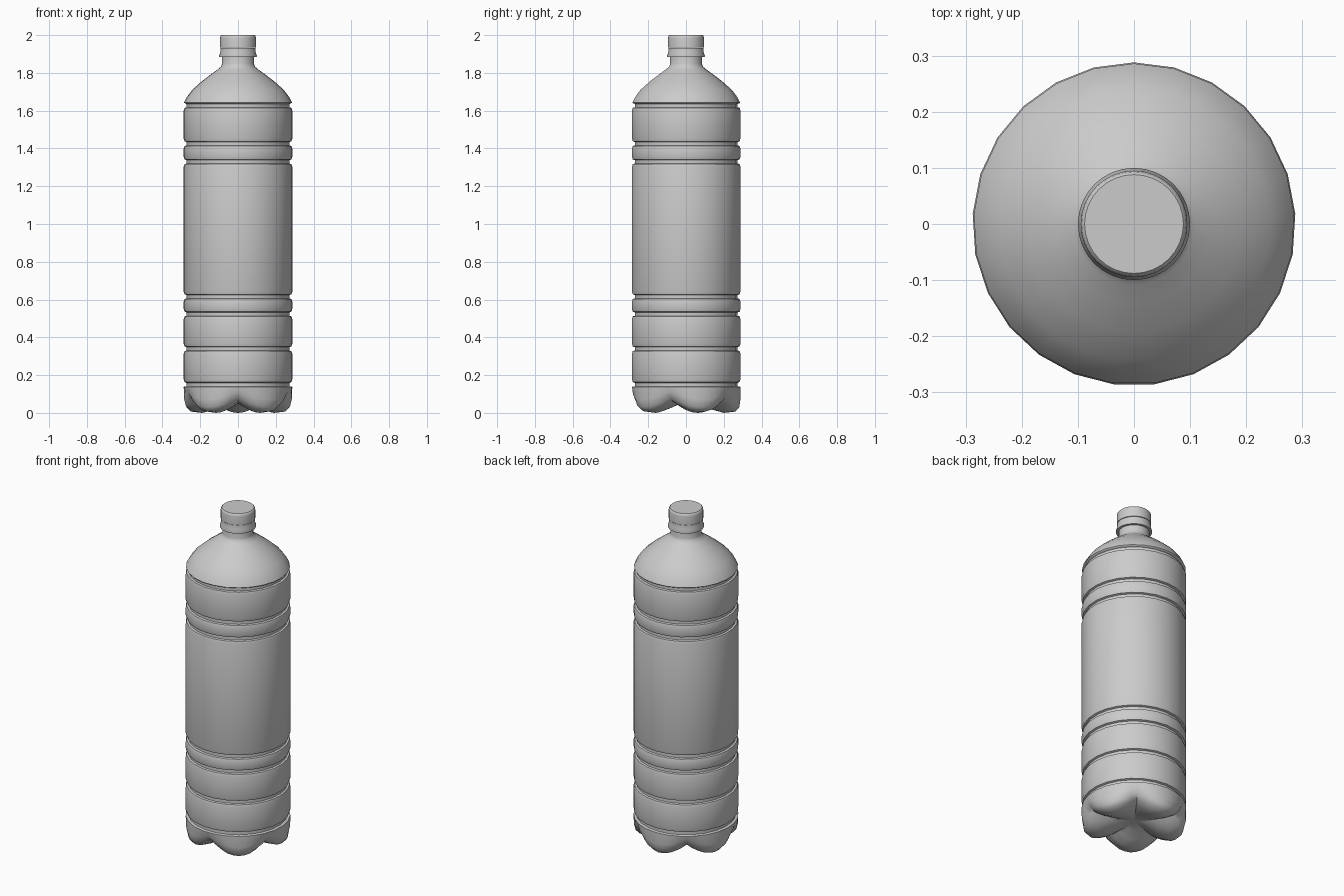
import bpy, bmesh, math

cube = bpy.data.objects.get("Cube")
if cube:
    bpy.data.objects.remove(cube)

SIDES = 25
R = 0.288

grey = bpy.data.materials.new("plain grey")
grey.use_nodes = True
colour = (0.6, 0.6, 0.6, 1)
grey.diffuse_color = colour
grey.node_tree.nodes["Principled BSDF"].inputs["Base Color"].default_value = colour


def revolve(name, sides, rows, point, sharp):
    """Skin rows of rings; point(row, angle, i) gives radius and height."""
    bm = bmesh.new()
    rings = []
    for row in range(rows):
        ring = []
        for i in range(sides):
            a = math.pi / 2 + math.tau * i / sides
            r, z = point(row, a, i)
            ring.append(bm.verts.new((r * math.cos(a), r * math.sin(a), z)))
        rings.append(ring)
    for low, high in zip(rings, rings[1:]):
        for i in range(sides):
            j = (i + 1) % sides
            bm.faces.new((low[i], low[j], high[j], high[i]))
    bmesh.ops.remove_doubles(bm, verts=bm.verts, dist=0.0001)
    bmesh.ops.recalc_face_normals(bm, faces=bm.faces)
    mesh = bpy.data.meshes.new(name)
    bm.to_mesh(mesh)
    bm.free()
    mesh.materials.append(grey)
    obj = bpy.data.objects.new(name, mesh)
    bpy.context.collection.objects.link(obj)
    bpy.ops.object.select_all(action="DESELECT")
    obj.select_set(True)
    bpy.context.view_layer.objects.active = obj
    bpy.ops.object.shade_smooth_by_angle(angle=math.radians(sharp))
    return obj


def lathe(name, profile, sides, sharp=38):
    return revolve(name, sides, len(profile), lambda row, a, i: profile[row], sharp)


# Bottle body: straight wall interrupted by grooves, then shoulder and neck
profile = []
for top in (0.163, 0.352, 0.536, 0.628, 1.342, 1.438, 1.64):
    low = top - 0.025
    if top > 0.2:
        profile += [(R, low - 0.014), (R - 0.004, low)]
    else:
        profile += [(R, low)]
    profile += [(R - 0.015, low + 0.003), (R - 0.015, top - 0.004), (R - 0.004, top)]
    if top < 1.6:
        profile.append((R, top + 0.014))
profile += [(0.286, 1.643), (0.272, 1.671), (0.243, 1.71), (0.19, 1.757),
            (0.14, 1.795), (0.108, 1.818), (0.09, 1.833), (0.085, 1.848), (0.085, 1.9)]
lathe("bottle_body", profile, SIDES)

# Base: five rounded feet separated by valleys that meet in the middle
foot = [(R, 0.138), (R, 0.07), (0.282, 0.03), (0.262, 0.007),
        (0.2, 0), (0.14, 0.017), (0.07, 0.043), (0, 0.055)]
valley = [(R, 0.138), (0.281, 0.112), (0.258, 0.08), (0.228, 0.06),
          (0.18, 0.052), (0.12, 0.05), (0.07, 0.051), (0, 0.055)]


def base_point(row, a, i):
    f = 0.5 + 0.5 * math.cos(5 * (a - math.pi / 2))
    f = math.sqrt(f)
    flat = math.cos(math.pi / SIDES) if i % 2 else 1
    (r0, z0), (r1, z1) = valley[row], foot[row]
    return (r0 + (r1 - r0) * f) * flat, z0 + (z1 - z0) * f


revolve("lobed_base", SIDES * 2, len(foot), base_point, 50)

# Tamper ring flaring out under the cap
lathe("neck_ring", [(0.084, 1.884), (0.099, 1.884), (0.1, 1.89), (0.094, 1.908),
                    (0.093, 1.932), (0.08, 1.932)], 32)

# Screw cap with a softened rim
lathe("screw_cap", [(0, 1.934), (0.095, 1.934), (0.095, 1.985), (0.093, 1.995),
                    (0.088, 2.0), (0, 2.0)], 32)
